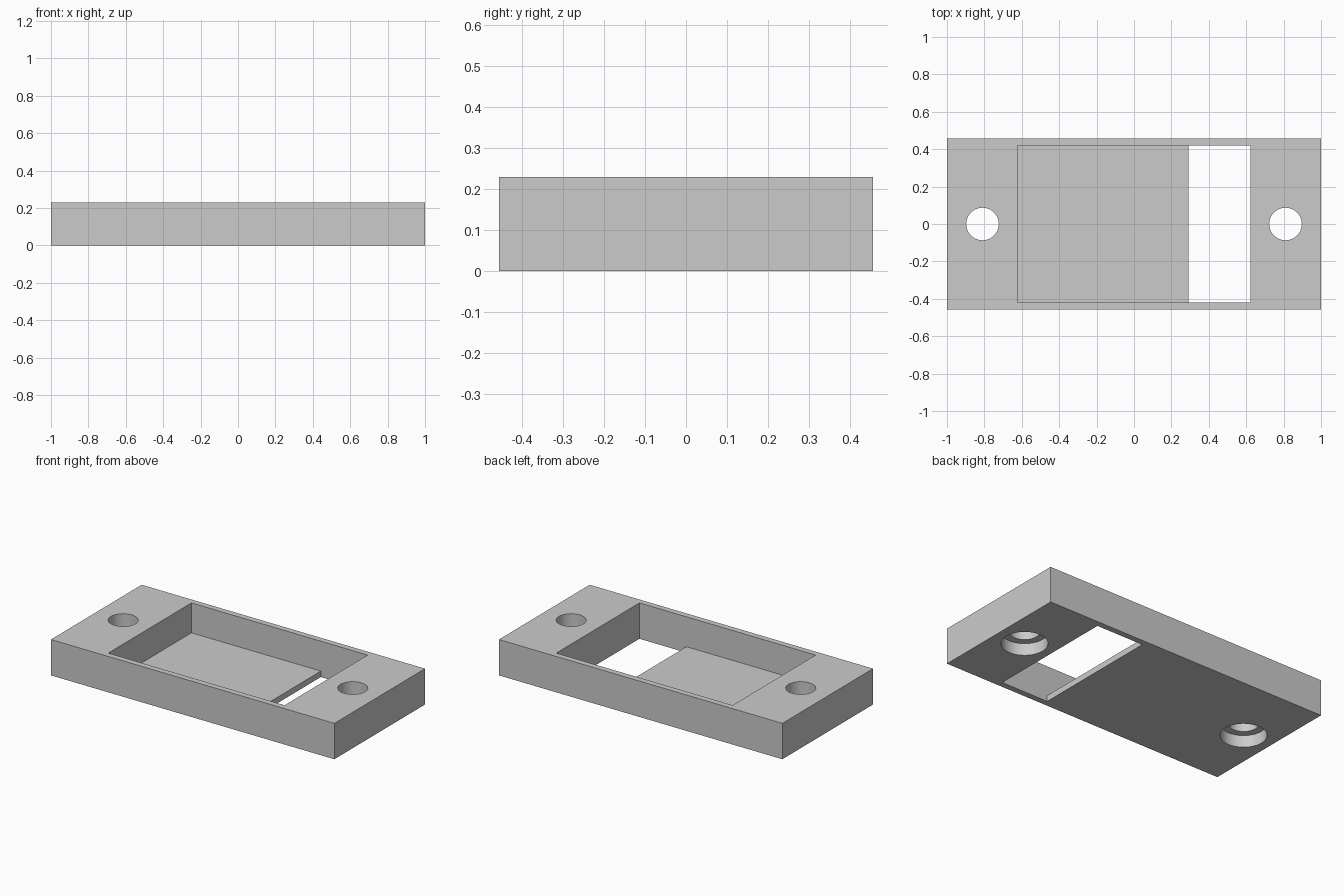
import bpy
import bmesh
import math

cube = bpy.data.objects.get("Cube")
if cube:
    bpy.data.objects.remove(cube, do_unlink=True)

LENGTH, WIDTH, HEIGHT = 2.0, 0.914, 0.229
FLOOR = 0.038
POCKET_X, POCKET_Y = 0.622, 0.419
SLOT_X = 0.291
HOLE_X, HOLE_R = 0.81, 0.087
BORE_R, BORE_DEPTH = 0.133, 0.076
OVER = 0.1

grey = bpy.data.materials.new("light_grey")
grey.use_nodes = True
colour = (0.6, 0.6, 0.6, 1.0)
grey.diffuse_color = colour
grey.node_tree.nodes["Principled BSDF"].inputs["Base Color"].default_value = colour


def make_object(name, bm):
    bmesh.ops.recalc_face_normals(bm, faces=bm.faces)
    mesh = bpy.data.meshes.new(name)
    bm.to_mesh(mesh)
    bm.free()
    mesh.materials.append(grey)
    obj = bpy.data.objects.new(name, mesh)
    bpy.context.collection.objects.link(obj)
    return obj


def prism(name, profile, half_depth):
    """Extrude an x-z profile symmetrically along y."""
    bm = bmesh.new()
    face = bm.faces.new([bm.verts.new((x, -half_depth, z)) for x, z in profile])
    new = bmesh.ops.extrude_face_region(bm, geom=[face])["geom"]
    moved = [v for v in new if isinstance(v, bmesh.types.BMVert)]
    bmesh.ops.translate(bm, verts=moved, vec=(0, 2 * half_depth, 0))
    return make_object(name, bm)


def lathe(name, profile, x, steps=64):
    """Spin an r-z profile around a vertical axis at x."""
    bm = bmesh.new()
    verts = [bm.verts.new((r, 0, z)) for r, z in profile]
    edges = [bm.edges.new(pair) for pair in zip(verts, verts[1:])]
    bmesh.ops.spin(bm, geom=verts + edges, cent=(0, 0, 0), axis=(0, 0, 1),
                   angle=math.tau, steps=steps, use_duplicate=False)
    bmesh.ops.remove_doubles(bm, verts=bm.verts, dist=1e-5)
    bmesh.ops.translate(bm, verts=bm.verts, vec=(x, 0, 0))
    return make_object(name, bm)


# Solid block of the mounting frame
half = LENGTH / 2
body = prism("mounting_frame",
             [(-half, 0), (half, 0), (half, HEIGHT), (-half, HEIGHT)], WIDTH / 2)

# Pocket with a thin floor and a through slot at its left end
cutters = [prism("pocket_cutter",
                 [(-POCKET_X, FLOOR), (SLOT_X, FLOOR), (SLOT_X, -OVER),
                  (POCKET_X, -OVER), (POCKET_X, HEIGHT + OVER),
                  (-POCKET_X, HEIGHT + OVER)], POCKET_Y)]

# Screw holes, counterbored from below
for side, x in (("left", HOLE_X), ("right", -HOLE_X)):
    cutters.append(lathe(side + "_screw_hole_cutter",
                         [(0, -OVER), (BORE_R, -OVER), (BORE_R, BORE_DEPTH),
                          (HOLE_R, BORE_DEPTH), (HOLE_R, HEIGHT + OVER),
                          (0, HEIGHT + OVER)], x))

# Cut everything out of the block
bpy.ops.object.select_all(action="DESELECT")
body.select_set(True)
bpy.context.view_layer.objects.active = body
for cutter in cutters:
    cutter.hide_render = True
    mod = body.modifiers.new(cutter.name, "BOOLEAN")
    mod.operation = "DIFFERENCE"
    mod.solver = "EXACT"
    mod.object = cutter
    bpy.ops.object.modifier_apply(modifier=mod.name)
    bpy.data.objects.remove(cutter, do_unlink=True)

bpy.ops.object.shade_smooth_by_angle(angle=math.radians(30))
